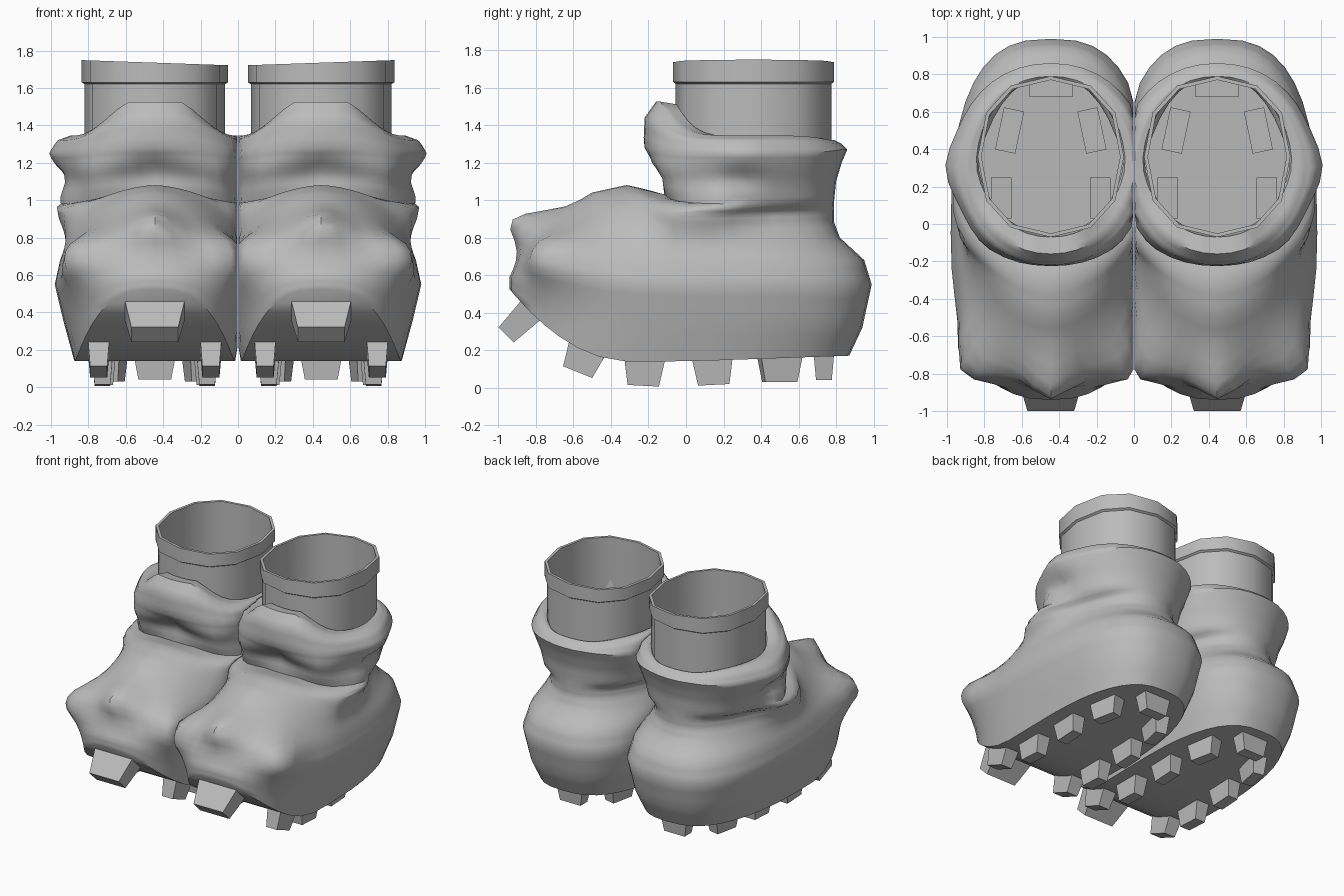
import bpy, bmesh, math
from mathutils import Matrix, Vector

cube = bpy.data.objects.get("Cube")
if cube:
    bpy.data.objects.remove(cube, do_unlink=True)

grey = bpy.data.materials.new("plain_grey")
grey.use_nodes = True
GREY = (0.5, 0.5, 0.5, 1)
grey.diffuse_color = GREY
grey.node_tree.nodes["Principled BSDF"].inputs["Base Color"].default_value = GREY

CX = 0.445      # centre line of one boot
INNER = 0.003   # the boots press flat against each other here


def finish(bm, name, side, smooth=None):
    """Turn a bmesh into an object, mirrored for the right boot."""
    if side < 0:
        bmesh.ops.scale(bm, vec=(-1, 1, 1), verts=bm.verts)
        bmesh.ops.reverse_faces(bm, faces=bm.faces)
    me = bpy.data.meshes.new(name)
    bm.to_mesh(me)
    bm.free()
    me.materials.append(grey)
    ob = bpy.data.objects.new(name, me)
    bpy.context.collection.objects.link(ob)
    if smooth:
        bpy.ops.object.select_all(action='DESELECT')
        ob.select_set(True)
        bpy.context.view_layer.objects.active = ob
        bpy.ops.object.shade_smooth_by_angle(angle=math.radians(smooth))


def sole_z(y):
    """Height of the sole, curling up at the toe."""
    return 0.14 + 0.94 * max(0, -0.3 - y) ** 2 + 0.035 * max(0, y)


def ring(front, back, width, zf, zs, zb, power=1.6, gain=1, n=2.1, nb=2.1, yc=None, seg=40):
    """Closed loop of points with its own front, side and back heights."""
    yc = (front + back) / 2 if yc is None else yc
    loop = []
    for i in range(seg):
        a = 2 * math.pi * i / seg
        c, s = math.cos(a), math.sin(a)
        end, z_end, e = (front, zf, n) if c > 0 else (back, zb, nb)
        x = CX + math.copysign(width * abs(s) ** (2 / e), s)
        y = yc + abs(c) ** (2 / e) * (end - yc)
        z = zs + (z_end - zs) * min(1, gain * abs(c) ** power)
        loop.append(Vector((x, y, z)))
    return loop


def loft(bm, loops):
    """Skin a stack of point loops; returns the vertex loops."""
    rows = [[bm.verts.new(p) for p in loop] for loop in loops]
    for lo, hi in zip(rows, rows[1:]):
        for i in range(len(lo)):
            j = (i + 1) % len(lo)
            bm.faces.new((lo[i], lo[j], hi[j], hi[i]))
    return rows


def refine(loops, steps):
    """Insert evenly blended loops between neighbours."""
    out = []
    for lo, hi in zip(loops, loops[1:]):
        for k in range(steps):
            out.append([p.lerp(q, k / steps) for p, q in zip(lo, hi)])
    return out + [loops[-1]]


def boot_body(side):
    bm = bmesh.new()
    # sole outline
    sole = ring(-0.94, 0.87, 0.43, 0, 0, 0, n=2.8, nb=2.7, yc=-0.1)
    for p in sole:
        p.z = sole_z(p.y)
    loops = [sole]
    # foot: front, back, half width, front / side / back height, squareness
    foot = [(-0.94, 0.94, 0.49, 0.59, 0.36, 0.32, 2.6, 2.7),
            (-0.90, 0.99, 0.535, 0.67, 0.55, 0.55, 2.5, 2.7),
            (-0.83, 0.95, 0.505, 0.80, 0.68, 0.68, 2.2, 2.6),
            (-0.69, 0.82, 0.46, 0.92, 0.78, 0.80, 1.9, 2.4),
            (-0.50, 0.79, 0.43, 1.04, 0.86, 0.88, 1.7, 2.2),
            (-0.32, 0.79, 0.42, 1.08, 0.92, 0.94, 1.7, 2.2)]
    for *f, n, nb in foot:
        loops.append(ring(*f, n=n, nb=nb, yc=-0.05))
    # ankle and padded cuff with the raised tongue
    cuff = [(-0.12, 0.79, 0.42, 1.03, 0.98, 1.00),
            (-0.13, 0.80, 0.455, 1.12, 1.09, 1.10),
            (-0.20, 0.83, 0.50, 1.20, 1.18, 1.20),
            (-0.23, 0.86, 0.52, 1.28, 1.25, 1.27),
            (-0.22, 0.83, 0.485, 1.44, 1.32, 1.30),
            (-0.16, 0.79, 0.43, 1.525, 1.345, 1.32),
            (-0.07, 0.78, 0.385, 1.51, 1.34, 1.31),
            (-0.05, 0.77, 0.375, 1.37, 1.32, 1.30)]
    for c in cuff:
        loops.append(ring(*c, power=4.5, gain=1.3))
    rows = loft(bm, refine(loops, 3))
    # padded lumps and hollows: centre, push, reach
    lumps = [((CX, -0.80, 0.87), (0, -0.15, 0.06), 0.13),
             ((CX, -0.20, 1.16), (0, 0.06, 0), 0.09)]
    for s in (1, -1):
        lumps += [((CX + s * 0.36, -0.66, 0.70), (s * 0.10, -0.12, 0.02), 0.16),
                  ((CX + s * 0.43, 0.18, 0.97), (s * 0.10, 0, 0), 0.14),
                  ((CX + s * 0.36, 0.00, 0.90), (s * 0.08, -0.03, 0), 0.13),
                  ((CX + s * 0.47, 0.28, 1.11), (s * -0.05, 0, 0), 0.08),
                  ((CX + s * 0.52, 0.30, 1.25), (s * 0.045, 0, 0), 0.15),
                  ((CX + s * 0.28, -0.04, 1.10), (s * 0.05, -0.06, 0), 0.14)]
    for v in bm.verts:
        shift = Vector()
        for centre, push, reach in lumps:
            d = (v.co - Vector(centre)).length / reach
            shift += Vector(push) * math.exp(-d * d)
        v.co += shift
        v.co.x = max(INNER, v.co.x)
    # sole filled with cross strips
    base = rows[0]
    half = len(base) // 2
    bm.faces.new((base[0], base[-1], base[1]))
    for i in range(1, half - 1):
        bm.faces.new((base[i], base[-i], base[-i - 1], base[i + 1]))
    bm.faces.new((base[half - 1], base[half + 1], base[half]))
    finish(bm, "boot_body", side, 50)


def ankle_shaft(side):
    # open tube with a thicker collar and an inner wall
    bm = bmesh.new()
    profile = [(0, 1.28), (0, 1.62), (0.015, 1.63), (0.015, 1.735),
               (-0.005, 1.735), (-0.005, 1.6), (-0.003, 1.28)]
    loops = [ring(-0.055 - g, 0.775 + g, 0.376 + g, z, z, z, n=2.3, nb=2.3, seg=12)
             for g, z in profile]
    for loop in loops[3:5]:
        for p in loop:
            p.z += 0.035 * (p.x - CX)
    loft(bm, loops)
    finish(bm, "ankle_shaft", side, 40)


def stud(name, side, base, size, pitch=0, yaw=0):
    """Tapered block hanging from the sole."""
    bm = bmesh.new()
    bmesh.ops.create_cube(bm, size=1)
    w, d, h = size
    for v in bm.verts:
        k = 0.76 if v.co.z < 0 else 1
        v.co = Vector((v.co.x * w * k, v.co.y * d * k, (v.co.z - 0.5) * h))
    m = (Matrix.Translation(Vector(base)) @ Matrix.Rotation(math.radians(yaw), 4, 'Z')
         @ Matrix.Rotation(math.radians(pitch), 4, 'X'))
    bmesh.ops.transform(bm, matrix=m, verts=bm.verts)
    finish(bm, name, side)


for side in (1, -1):
    boot_body(side)
    ankle_shaft(side)
    for s in (1, -1):
        stud("front_stud", side, (CX + s * 0.30, -0.51, 0.25), (0.12, 0.22, 0.18), -22)
        stud("ball_stud", side, (CX + s * 0.28, -0.22, 0.16), (0.11, 0.22, 0.15), -3)
        stud("arch_stud", side, (CX + s * 0.265, 0.14, 0.165), (0.11, 0.22, 0.15), 3)
        stud("heel_side_stud", side, (CX + s * 0.22, 0.50, 0.18), (0.11, 0.23, 0.15), 0, s * 12)
    stud("toe_stud", side, (CX, -0.81, 0.43), (0.33, 0.15, 0.21), -45)
    stud("heel_stud", side, (CX, 0.735, 0.185), (0.23, 0.11, 0.145))
